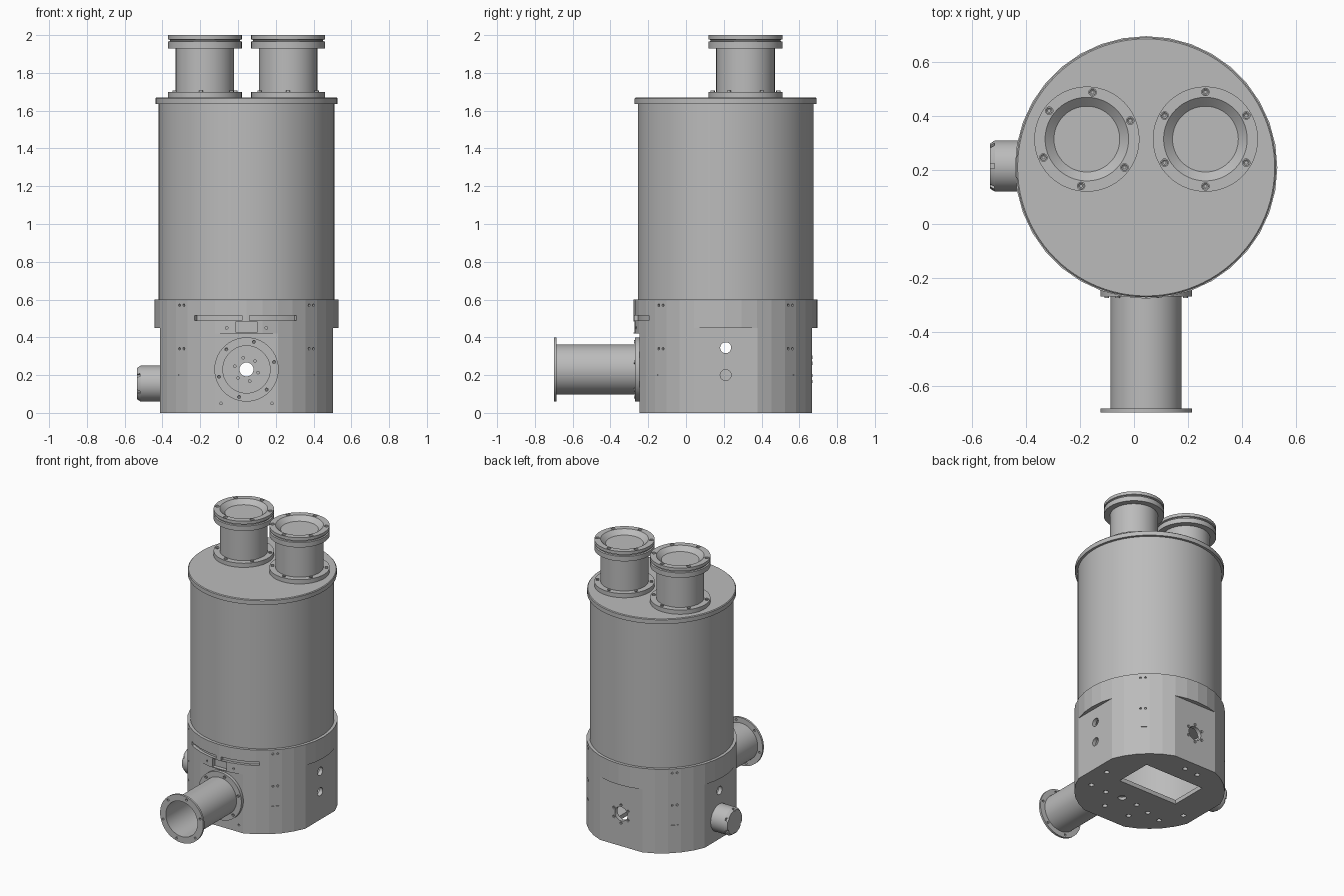
import bpy, bmesh
from math import sin, cos, pi, radians
from mathutils import Matrix, Vector

cube = bpy.data.objects.get("Cube")
if cube:
    bpy.data.objects.remove(cube, do_unlink=True)

metal = bpy.data.materials.new("grey metal")
metal.use_nodes = True
metal.diffuse_color = (0.5, 0.5, 0.5, 1)
metal.node_tree.nodes["Principled BSDF"].inputs["Base Color"].default_value = (0.5, 0.5, 0.5, 1)

T = Matrix.Translation
R = lambda deg, axis: Matrix.Rotation(radians(deg), 4, axis)
AXIS = T((0.045, 0.21, 0))          # vertical axis of the vessel


def make(name, bm, matrix=Matrix(), angle=30):
    """Turn a bmesh into a finished object."""
    bmesh.ops.remove_doubles(bm, verts=bm.verts, dist=1e-5)
    bmesh.ops.recalc_face_normals(bm, faces=bm.faces)
    bm.transform(matrix)
    mesh = bpy.data.meshes.new(name)
    bm.to_mesh(mesh)
    bm.free()
    mesh.materials.append(metal)
    ob = bpy.data.objects.new(name, mesh)
    bpy.context.collection.objects.link(ob)
    smooth(ob, angle)
    return ob


def smooth(ob, angle):
    bpy.ops.object.select_all(action='DESELECT')
    ob.select_set(True)
    bpy.context.view_layer.objects.active = ob
    bpy.ops.object.shade_smooth_by_angle(angle=radians(angle))


def lathe(name, profile, matrix=AXIS, steps=96, closed=False, angle=30):
    """Revolve (radius, height) points around local z."""
    bm = bmesh.new()
    vs = [bm.verts.new((r, 0, z)) for r, z in profile]
    for a, b in zip(vs, vs[1:] + vs[:1] if closed else vs[1:]):
        bm.edges.new((a, b))
    bmesh.ops.spin(bm, geom=bm.verts[:] + bm.edges[:], cent=(0, 0, 0), axis=(0, 0, 1),
                   angle=2 * pi, steps=steps, use_merge=True)
    return make(name, bm, matrix, angle)


def add_rod(bm, radius, depth, matrix, segments=12):
    bmesh.ops.create_cone(bm, cap_ends=True, segments=segments, radius1=radius,
                          radius2=radius, depth=depth, matrix=matrix)


def add_box(bm, size, matrix):
    bmesh.ops.create_cube(bm, size=1, matrix=matrix @ Matrix.Diagonal((*size, 1)))


def add_prism(bm, points, z0, z1):
    face = bm.faces.new([bm.verts.new((x, y, z0)) for x, y in points])
    top = bmesh.ops.extrude_face_region(bm, geom=[face])["geom"]
    bmesh.ops.translate(bm, vec=(0, 0, z1 - z0),
                        verts=[v for v in top if isinstance(v, bmesh.types.BMVert)])


def carve(ob, groups, angle=30):
    """Subtract each group of cutters, then bake the result."""
    cutters = []
    for bm, matrix in groups:
        c = make("cutter", bm, matrix)
        c.hide_render = True
        mod = ob.modifiers.new("cut", 'BOOLEAN')
        mod.object, mod.operation, mod.solver = c, 'DIFFERENCE', 'EXACT'
        cutters.append(c)
    bpy.context.view_layer.update()
    deps = bpy.context.evaluated_depsgraph_get()
    mesh = bpy.data.meshes.new_from_object(ob.evaluated_get(deps))
    ob.modifiers.clear()
    ob.data = mesh
    for c in cutters:
        bpy.data.objects.remove(c, do_unlink=True)
    smooth(ob, angle)


def radial(deg, radius, z, side=0):
    """Frame on the wall with local z pointing outward."""
    return R(deg, 'Z') @ T((radius, side, z)) @ R(90, 'Y')


def ring(count, radius, start, z=0):
    return [Vector((radius * cos(radians(start) + 2 * pi * i / count),
                    radius * sin(radians(start) + 2 * pi * i / count), z)) for i in range(count)]


# Base: faceted drum with four flats
FLAT, RIM = 0.457, 0.487
base = lathe("base_housing", [(0, 0), (RIM, 0), (RIM, 0.6), (0, 0.6)], steps=36, angle=8)

cavity = bmesh.new()
add_rod(cavity, 0.43, 0.54, T((0, 0, 0.3)), 72)

flats = bmesh.new()
for deg in (0, 90, 180, 270):
    top = 0.42 if deg == 270 else 0.45
    add_box(flats, (0.1, 0.5, top + 0.1), R(deg, 'Z') @ T((FLAT + 0.05, 0, top / 2 - 0.05)))

# Openings through walls and floor
openings = bmesh.new()
add_rod(openings, 0.037, 0.2, radial(270, FLAT, 0.23), 32)
add_rod(openings, 0.05, 0.2, radial(90, FLAT, 0.23), 32)
for deg, z in ((0, 0.345), (0, 0.2), (180, 0.345)):
    add_rod(openings, 0.029, 0.2, radial(deg, FLAT, z), 32)
add_box(openings, (0.47, 0.27, 0.2), T((0, 0.115, 0)))

# Shallow pits, slots and floor holes
pits = bmesh.new()
for deg in (45, 135, 225, 315):
    for z in (0.57, 0.34):
        for side in (-0.016, 0.016):
            add_rod(pits, 0.007, 0.02, radial(deg, 0.485, z, side))
    add_box(pits, (0.006, 0.05, 0.01), radial(deg, 0.485, 0.2))
for start, deg in ((15, 270), (0, 90)):
    for p in ring(6, 0.064, start):
        add_rod(pits, 0.007, 0.016, radial(deg, FLAT, 0.23) @ T(p))
for side in (-0.135, 0.135):
    add_rod(pits, 0.007, 0.016, radial(270, FLAT, 0.05, side))
    add_rod(pits, 0.007, 0.06, radial(270, RIM, 0.45, side * 0.78))
for a, b in ((-34.4, -2.9), (1.8, 33)):
    arc = [radians(270 + a + (b - a) * i / 8) for i in range(9)]
    add_prism(pits, [(r * cos(t), r * sin(t)) for r, ts in ((0.52, arc), (0.465, arc[::-1]))
                     for t in ts], 0.49, 0.515)
add_box(pits, (0.11, 0.1, 0.06), T((0, -FLAT - 0.05, 0.455)))
floor_holes = [(0.37, 0.01), (0.34, -0.18), (0.21, -0.19), (-0.05, -0.19), (-0.17, -0.22),
               (-0.29, -0.25), (-0.37, -0.1), (-0.1, -0.33), (0.1, -0.33), (0.01, 0.37), (-0.1, 0.36)]
for x, y in floor_holes:
    add_rod(pits, 0.017, 0.04, T((x, y, 0)), 16)
add_rod(pits, 0.027, 0.04, T((0.08, -0.18, 0)), 20)
carve(base, [(g, AXIS) for g in (cavity, flats, openings, pits)], angle=8)

# Tank and its lid
lathe("tank", [(0, 0.59), (0.465, 0.59), (0.465, 1.64), (0, 1.64)])
lathe("tank_lid", [(0, 1.635), (0.482, 1.635), (0.482, 1.665), (0.477, 1.67), (0, 1.67)])


def bolts(name, points, matrix, radius=0.011, height=0.006):
    """Socket-head bolts standing on a flange."""
    bm = bmesh.new()
    for p in points:
        loop = T(p)
        add_rod(bm, radius, height, loop @ T((0, 0, height / 2)), 16)
    for f in [f for f in bm.faces if len(f.verts) > 4 and f.normal.z > 0.9]:
        bmesh.ops.inset_individual(bm, faces=[f], thickness=radius * 0.45)
        bmesh.ops.translate(bm, verts=f.verts, vec=(0, 0, -height * 0.6))
    make(name, bm, matrix)


# Twin flanged ports on the lid
port = [(0, 1.665), (0.195, 1.665), (0.195, 1.70), (0.155, 1.70), (0.155, 1.93), (0.195, 1.93),
        (0.195, 1.965), (0.186, 1.968), (0.186, 1.975), (0.195, 1.978), (0.195, 2),
        (0.155, 2), (0.122, 1.97), (0, 1.97)]
for side, x, start in (("right", -0.175, 23), ("left", 0.265, 30)):
    place = T((x, 0.315, 0))
    ob = lathe(side + "_port", port, place)
    sockets = bmesh.new()
    for p in ring(6, 0.175, start, 2):
        add_rod(sockets, 0.014, 0.016, T(p), 16)
    carve(ob, [(sockets, place)])
    bolts(side + "_port_top_bolts", ring(6, 0.175, start, 1.992), place, 0.011)
    bolts(side + "_port_foot_bolts", ring(6, 0.175, start, 1.70), place)

# Front pipe, open at the end
place = T((0.045, -0.247, 0.23)) @ R(90, 'X')
pipe = lathe("front_pipe", [(0.125, -0.003), (0.17, -0.003), (0.17, 0.022), (0.132, 0.022),
                            (0.132, 0.438), (0.17, 0.438), (0.17, 0.453), (0.125, 0.453)],
             place, closed=True)
holes = bmesh.new()
for p in ring(6, 0.151, 15, 0.445):
    add_rod(holes, 0.008, 0.05, T(p))
carve(pipe, [(holes, place)])
bolts("front_pipe_foot_bolts", ring(6, 0.151, 15, 0.022), place, 0.009)

# Round plug on the right side with a notched rim
place = T((-0.408, 0.215, 0.155)) @ R(-90, 'Y')
plug = lathe("side_plug", [(0, -0.005), (0.095, -0.005), (0.095, 0.108), (0.083, 0.127),
                           (0, 0.127)], place, steps=64)
notches = bmesh.new()
for i in range(6):
    add_box(notches, (0.03, 0.018, 0.03), R(60 * i, 'Z') @ T((0.092, 0, 0.125)))
carve(plug, [(notches, place)])

# Screw heads around the rear opening
bolts("rear_screws", ring(6, 0.064, 30), T((0.045, 0.21 + FLAT - 0.002, 0.23)) @ R(-90, 'X'), 0.009)
